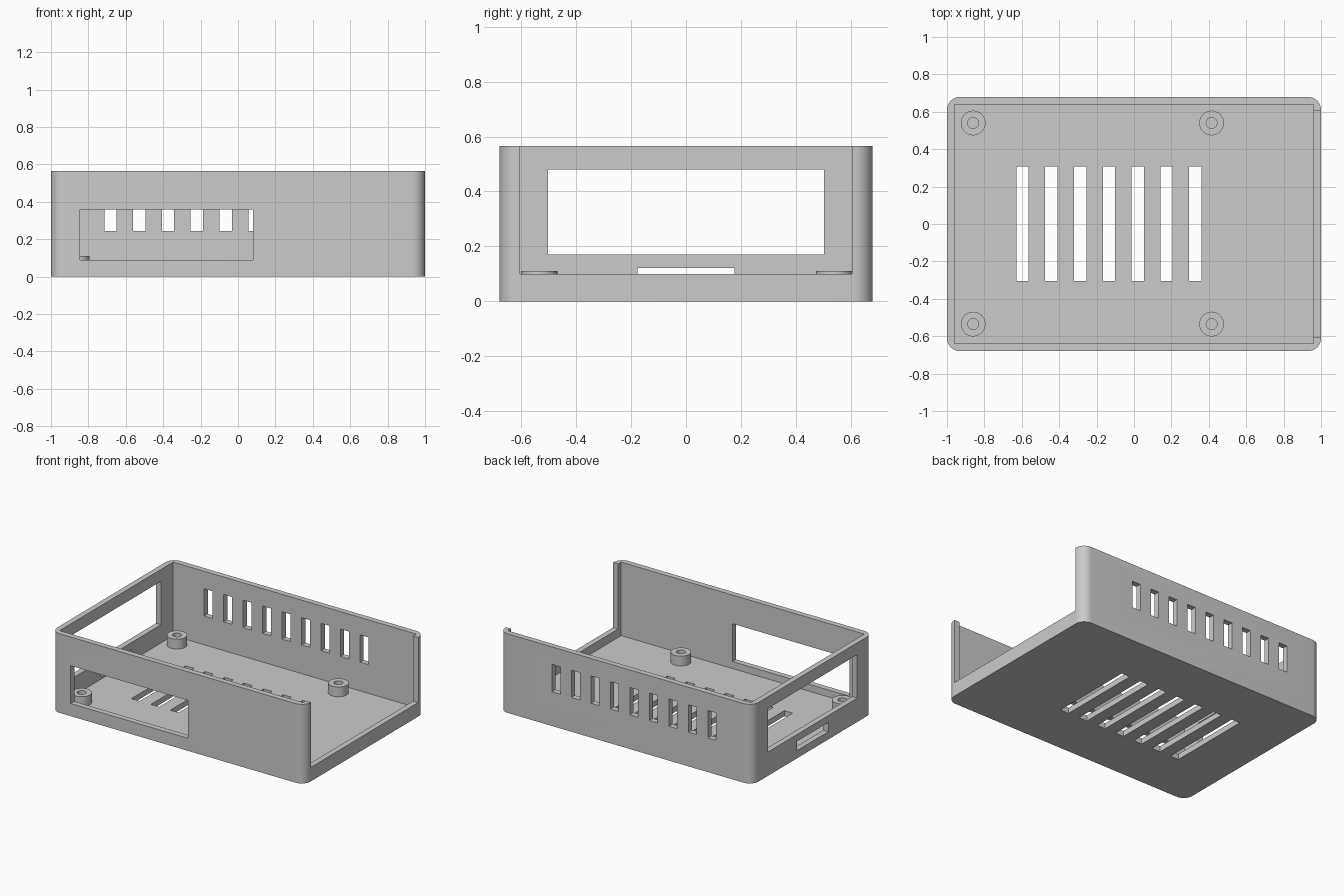
import bpy
import bmesh
from math import pi, cos, sin

if "Cube" in bpy.data.objects:
    bpy.data.objects.remove(bpy.data.objects["Cube"], do_unlink=True)

HALF_X, HALF_Y, HEIGHT, WALL = 1.0, 0.68, 0.565, 0.04
VENT_PITCH, VENT_WIDTH = 0.154, 0.066

grey = bpy.data.materials.new("plain_grey")
grey.use_nodes = True
colour = (0.6, 0.6, 0.6, 1)
grey.diffuse_color = colour
grey.node_tree.nodes["Principled BSDF"].inputs["Base Color"].default_value = colour


def finish(bm, name):
    bmesh.ops.recalc_face_normals(bm, faces=bm.faces)
    mesh = bpy.data.meshes.new(name)
    bm.to_mesh(mesh)
    bm.free()
    mesh.materials.append(grey)
    obj = bpy.data.objects.new(name, mesh)
    bpy.context.collection.objects.link(obj)
    return obj


def box(name, xs, ys, zs, radius=0):
    """Box between bounds, with optional rounded upright edges."""
    bm = bmesh.new()
    bmesh.ops.create_cube(bm, size=1)
    for v in bm.verts:
        v.co = [b[0] if c < 0 else b[1] for c, b in zip(v.co, (xs, ys, zs))]
    if radius:
        upright = [e for e in bm.edges
                   if abs(e.verts[0].co.z - e.verts[1].co.z) > 0.01]
        bmesh.ops.bevel(bm, geom=upright, offset=radius, segments=10,
                        profile=0.5, affect='EDGES')
    return finish(bm, name)


def make_active(obj):
    bpy.ops.object.select_all(action='DESELECT')
    obj.select_set(True)
    bpy.context.view_layer.objects.active = obj


def cut(target, *bounds):
    cutter = box("cutter", *bounds)
    cutter.hide_render = True
    mod = target.modifiers.new("cut", 'BOOLEAN')
    mod.operation, mod.solver, mod.object = 'DIFFERENCE', 'EXACT', cutter
    make_active(target)
    bpy.ops.object.modifier_apply(modifier=mod.name)
    bpy.data.objects.remove(cutter, do_unlink=True)


def standoff(name, x, y, bottom, top, outer, inner, sides=40):
    """Hollow round post, open where it meets the floor."""
    bm = bmesh.new()
    rings = []
    for r, z in ((outer, bottom), (outer, top), (inner, top), (inner, bottom)):
        rings.append([bm.verts.new((x + r * cos(2 * pi * i / sides),
                                    y + r * sin(2 * pi * i / sides), z))
                      for i in range(sides)])
    for a, b in zip(rings, rings[1:]):
        for i in range(sides):
            j = (i + 1) % sides
            bm.faces.new((a[i], a[j], b[j], b[i]))
    obj = finish(bm, name)
    make_active(obj)
    bpy.ops.object.shade_smooth_by_angle()
    return obj


# Tray with rounded outer corners and a square cavity
tray = box("case_tray", (-HALF_X, HALF_X), (-HALF_Y, HALF_Y), (0, HEIGHT), 0.07)
cut(tray, (-HALF_X + WALL, HALF_X - WALL), (-HALF_Y + WALL, HALF_Y - WALL),
    (WALL, 1))

# Open end above a low sill
cut(tray, (0.9, 1.1), (-0.605, 0.605), (0.1, 1))

# End window and card slot
cut(tray, (-1.1, -0.9), (-0.503, 0.503), (0.17, 0.48))
cut(tray, (-1.1, -0.9), (-0.177, 0.177), (0.055, 0.121))

# Front port window
cut(tray, (-0.845, 0.08), (-0.8, -0.6), (0.09, 0.36))

# Back wall vents
for i in range(9):
    x = -0.682 + i * VENT_PITCH
    cut(tray, (x - VENT_WIDTH / 2, x + VENT_WIDTH / 2), (0.6, 0.8), (0.245, 0.44))

# Floor vents
for i in range(7):
    x = -0.596 + i * VENT_PITCH
    cut(tray, (x - VENT_WIDTH / 2, x + VENT_WIDTH / 2), (-0.305, 0.308), (-0.1, 0.08))

make_active(tray)
bpy.ops.object.shade_smooth_by_angle()

# Board standoffs
for side, y in (("front", -0.535), ("back", 0.54)):
    for end, x in (("right", -0.86), ("left", 0.415)):
        standoff(f"{side}_{end}_standoff", x, y, WALL, 0.11, 0.066, 0.029)
